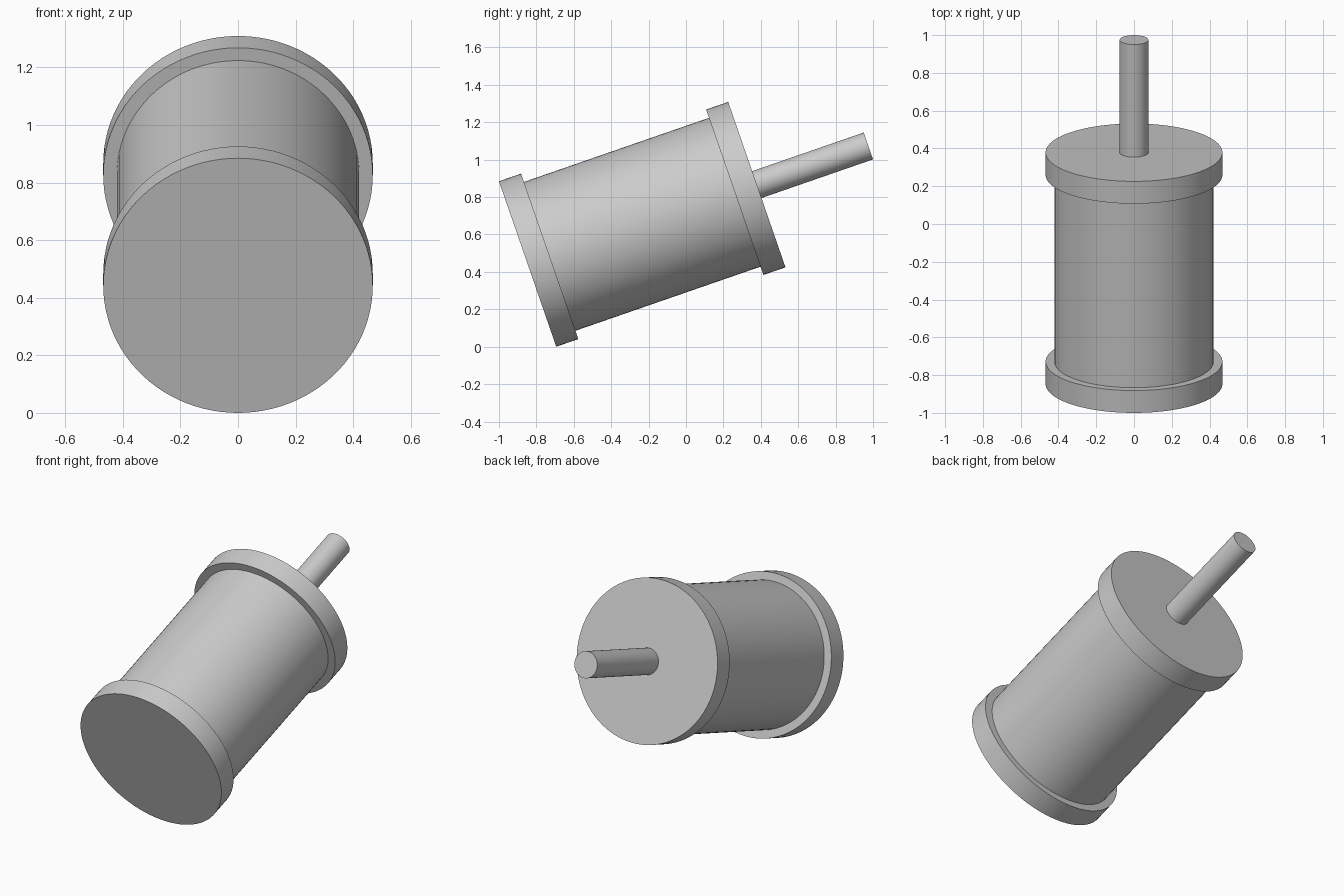
import bpy
from math import radians, sin, cos
from mathutils import Vector

if "Cube" in bpy.data.objects:
    bpy.data.objects.remove(bpy.data.objects["Cube"])

TILT = radians(19.1)
CAP_RADIUS = 0.468
AXIS = Vector((0, cos(TILT), sin(TILT)))
FRONT = Vector((0, CAP_RADIUS * sin(TILT) - 1, CAP_RADIUS * cos(TILT)))

grey = bpy.data.materials.new("plain grey")
grey.use_nodes = True
colour = (0.6, 0.6, 0.6, 1)
grey.diffuse_color = colour
grey.node_tree.nodes["Principled BSDF"].inputs["Base Color"].default_value = colour


def cylinder(name, radius, start, end):
    """Smooth cylinder between two distances along the tilted axis."""
    bpy.ops.mesh.primitive_cylinder_add(
        vertices=96, radius=radius, depth=end - start,
        location=FRONT + AXIS * (start + end) / 2,
        rotation=(TILT - radians(90), 0, 0))
    part = bpy.context.object
    part.name = name
    part.data.materials.append(grey)
    bpy.ops.object.shade_smooth_by_angle(angle=radians(30))


# End caps, the drum between them and the thin shaft
cylinder("front_cap", CAP_RADIUS, 0, 0.125)
cylinder("drum", 0.421, 0.125, 1.172)
cylinder("back_cap", CAP_RADIUS, 1.172, 1.297)
cylinder("shaft", 0.076, 1.297, 1.928)
